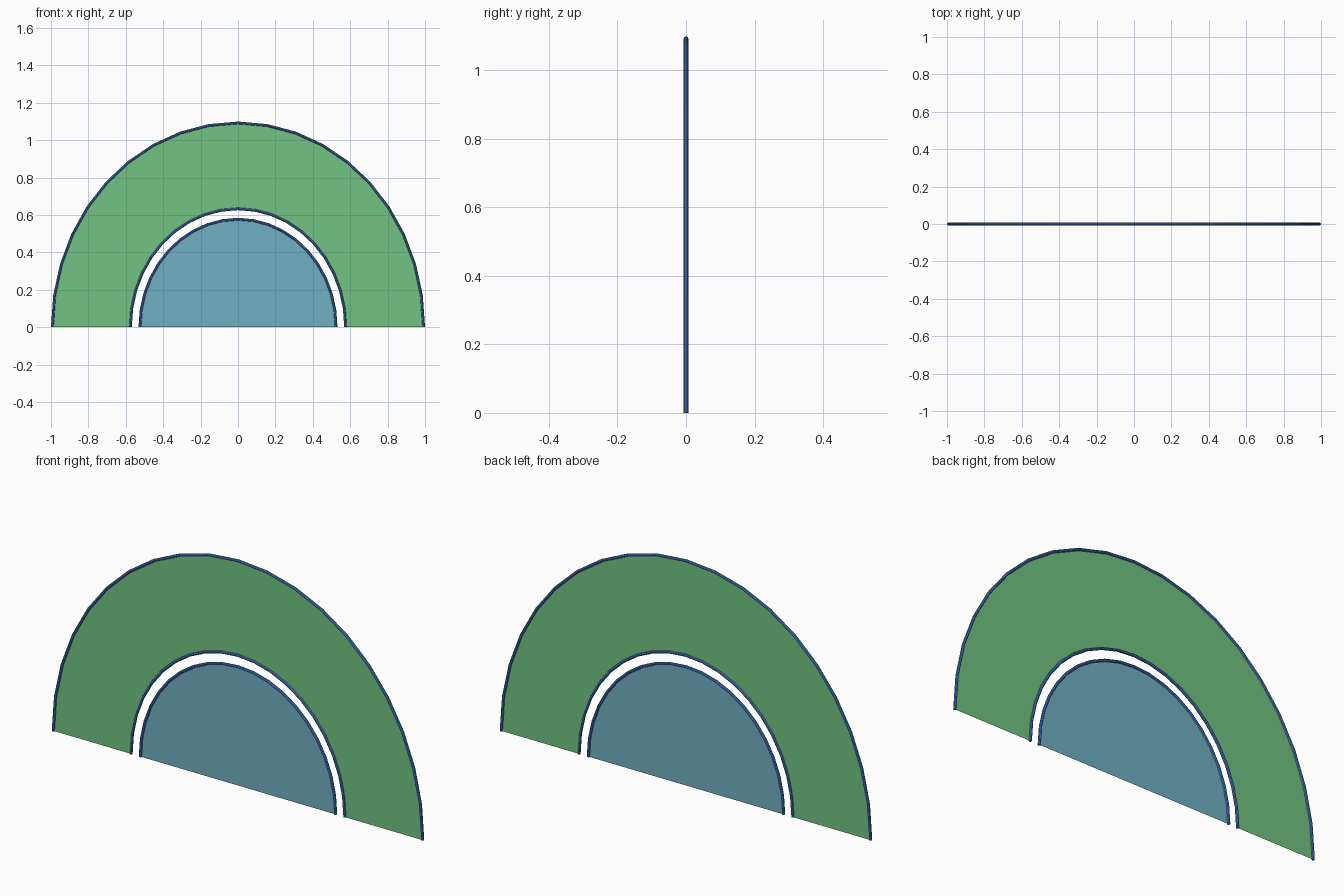
import bpy
import bmesh
from math import cos, sin, pi

if "Cube" in bpy.data.objects:
    bpy.data.objects.remove(bpy.data.objects["Cube"])

SEGMENTS = 20      # straight segments per half arc
RISE = 1.1         # arch height relative to its half width
TUBE = 0.007       # trim radius


def material(name, color):
    mat = bpy.data.materials.new(name)
    mat.diffuse_color = (*color, 1)
    mat.use_nodes = True
    mat.node_tree.nodes["Principled BSDF"].inputs["Base Color"].default_value = mat.diffuse_color
    return mat


def arc(radius):
    return [(radius * cos(pi * i / SEGMENTS), 0, radius * RISE * sin(pi * i / SEGMENTS))
            for i in range(SEGMENTS + 1)]


def link(name, data, mat):
    data.materials.append(mat)
    obj = bpy.data.objects.new(name, data)
    bpy.context.collection.objects.link(obj)
    return obj


def panel(name, outer, inner, mat):
    """Flat half-ellipse sheet, with an arched opening if inner is given."""
    bm = bmesh.new()
    a = [bm.verts.new(p) for p in arc(outer)]
    if inner:
        b = [bm.verts.new(p) for p in arc(inner)]
        for i in range(SEGMENTS):
            bm.faces.new((a[i], b[i], b[i + 1], a[i + 1]))
    else:
        bm.faces.new(a[::-1])
    bm.normal_update()
    for f in bm.faces:          # face the front
        if f.normal.y > 0:
            f.normal_flip()
    mesh = bpy.data.meshes.new(name)
    bm.to_mesh(mesh)
    bm.free()
    return link(name, mesh, mat)


def trim(name, radius, mat):
    """Thin round tube following an arc."""
    curve = bpy.data.curves.new(name, 'CURVE')
    curve.dimensions = '3D'
    curve.bevel_depth = TUBE
    curve.bevel_resolution = 2
    curve.use_fill_caps = True
    points = arc(radius)
    spline = curve.splines.new('POLY')
    spline.points.add(len(points) - 1)
    for point, co in zip(spline.points, points):
        point.co = (*co, 1)
    spline.use_smooth = False
    return link(name, curve, mat)


green = material("green", (0.168, 0.552, 0.223))
teal = material("teal", (0.162, 0.434, 0.539))
blue = material("blue", (0.069, 0.202, 0.578))

# Sheets
panel("outer_arch_panel", 0.993, 0.575, green)
panel("inner_half_disc_panel", 0.525, None, teal)

# Edge trims
for name, radius in (("outer_arch_trim", 0.993),
                     ("arch_opening_trim", 0.575),
                     ("inner_half_disc_trim", 0.525)):
    trim(name, radius, blue)
